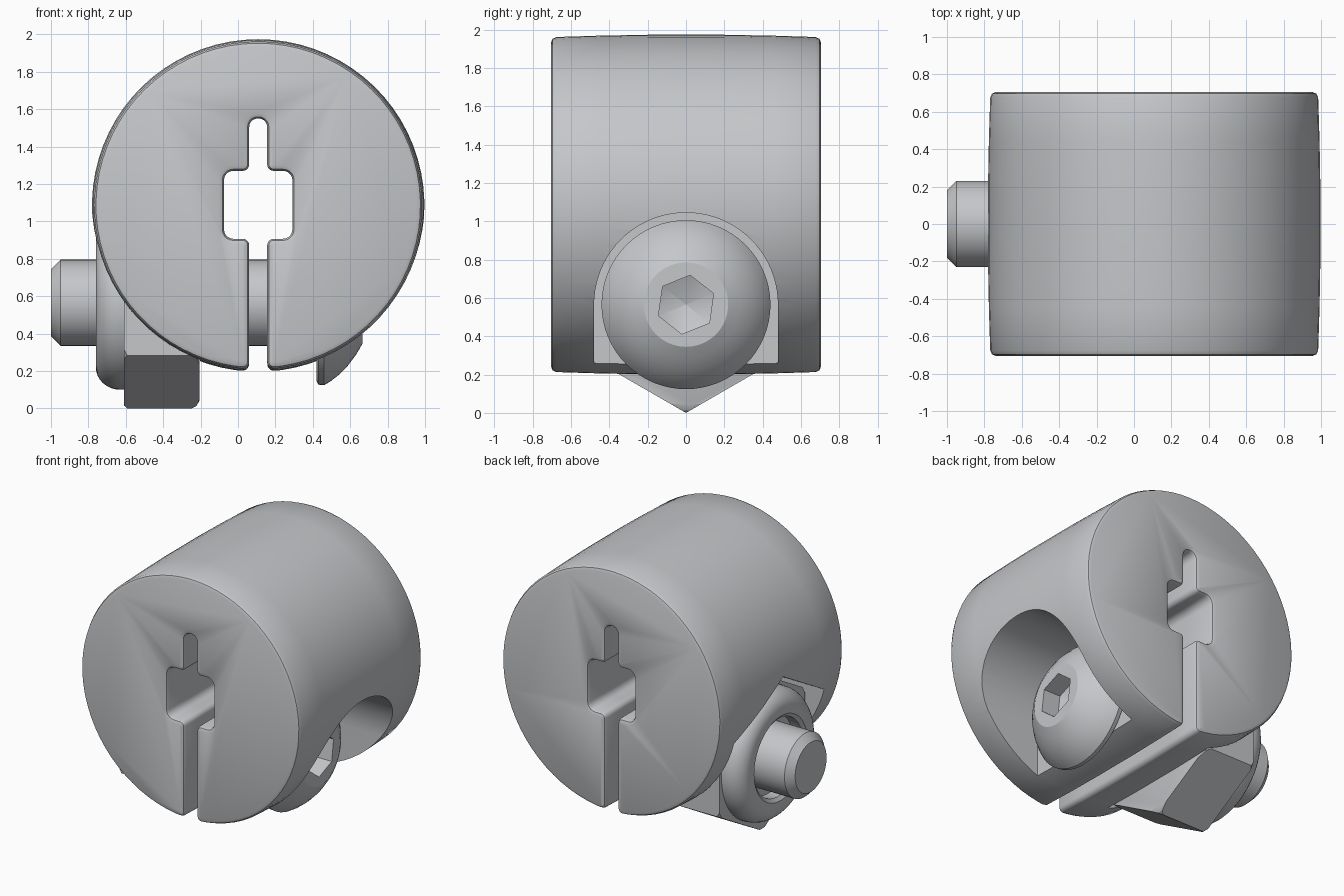
import bpy, bmesh, math
from mathutils import Vector

if "Cube" in bpy.data.objects:
    bpy.data.objects.remove(bpy.data.objects["Cube"])

CX, CZ, R = 0.108, 1.085, 0.876     # collar centre and end radius
BZ = 0.565                          # bolt axis height

steel = bpy.data.materials.new("light grey steel")
steel.diffuse_color = (0.56, 0.57, 0.59, 1)
steel.use_nodes = True
steel.node_tree.nodes["Principled BSDF"].inputs["Base Color"].default_value = steel.diffuse_color


def make(name, rings):
    """Closed solid skinned through a list of equal-length point loops."""
    bm = bmesh.new()
    loops = [[bm.verts.new(p) for p in ring] for ring in rings]
    n = len(loops[0])
    for a, b in zip(loops, loops[1:]):
        for i in range(n):
            j = (i + 1) % n
            bm.faces.new((a[i], a[j], b[j], b[i]))
    bm.faces.new(loops[0])
    bm.faces.new(loops[-1][::-1])
    bmesh.ops.remove_doubles(bm, verts=bm.verts, dist=1e-5)
    bmesh.ops.recalc_face_normals(bm, faces=bm.faces)
    me = bpy.data.meshes.new(name)
    bm.to_mesh(me)
    bm.free()
    ob = bpy.data.objects.new(name, me)
    bpy.context.collection.objects.link(ob)
    me.materials.append(steel)
    return ob


def lathe(name, profile, sides=64, turn=0.0):
    """Turn (x, radius) points around the bolt axis."""
    ang = [turn + 2 * math.pi * i / sides for i in range(sides)]
    return make(name, [[(x, r * math.sin(a), BZ + r * math.cos(a)) for a in ang]
                       for x, r in profile])


def boolean(ob, cutter, op='DIFFERENCE'):
    mod = ob.modifiers.new("cut", 'BOOLEAN')
    mod.operation, mod.solver, mod.object = op, 'EXACT', cutter
    bpy.context.view_layer.objects.active = ob
    bpy.ops.object.modifier_apply(modifier=mod.name)
    bpy.data.objects.remove(cutter, do_unlink=True)


def smooth(ob, deg=30):
    bpy.ops.object.select_all(action='DESELECT')
    ob.select_set(True)
    bpy.context.view_layer.objects.active = ob
    bpy.ops.object.shade_smooth_by_angle(angle=math.radians(deg))


# Collar outline: split ring with a square bore, upper slot and lower slit
w, s = 0.048, 0.183
half = [(w, 0.465, 0.045), (w, 0.185, 0.035), (s, 0.185, 0.05),
        (s, -0.178, 0.05), (w, -0.178, 0.035)]
a0 = math.asin(w / R)
arc = []
for i in range(73):
    a = -math.pi / 2 + a0 + (2 * math.pi - 2 * a0) * i / 72
    arc.append((R * math.cos(a), R * math.sin(a), 0.04 if i in (0, 72) else 0))
raw = arc + [(-x, z, r) for x, z, r in half[::-1]] + half

outline = []
for i, (x, z, r) in enumerate(raw):
    p = Vector((x, z))
    if r == 0:
        outline.append(p)
        continue
    u = (Vector(raw[i - 1][:2]) - p).normalized()
    v = (Vector(raw[(i + 1) % len(raw)][:2]) - p).normalized()
    for k in range(6):
        f = math.pi / 2 * k / 5
        outline.append(p + (u * (1 - math.sin(f)) + v * (1 - math.cos(f))) * r)


def collar_ring(y, inset):
    crown = 1 + 0.016 * (1 - (y / 0.705) ** 2)
    ring = []
    for i, p in enumerate(outline):
        d = (outline[(i + 1) % len(outline)] - outline[i - 1]).normalized()
        q = p - Vector((d.y, -d.x)) * inset
        if p.length > 0.8:
            q *= crown
        ring.append((CX + q.x, y, CZ + q.y))
    return ring


ends = [(0.705, 0.028), (0.697, 0.009), (0.677, 0), (0.45, 0), (0.2, 0)]
collar = make("clamp_collar", [collar_ring(-y, k) for y, k in ends] +
              [collar_ring(y, k) for y, k in ends[::-1]])

# Head recess, open downwards
r = 0.48
recess = [(r * math.cos(math.pi * i / 40), BZ + r * math.sin(math.pi * i / 40))
          for i in range(41)] + [(-r, -0.3), (r, -0.3)]
boolean(collar, make("recess_cutter", [[(x, y, z) for y, z in recess]
                                       for x in (0.42, 1.3)]))
# Nut pocket and bolt hole
boolean(collar, lathe("pocket_cutter", [(-1.2, 0.595), (-0.203, 0.595)], 6))
boolean(collar, lathe("hole_cutter", [(-0.5, 0.24), (0.7, 0.24)], 48))
smooth(collar)

# Bolt: chamfered shank and domed head with a hex socket
bolt = lathe("button_head_bolt", [
    (-1.0, 0.18), (-0.95, 0.23), (0.421, 0.23), (0.421, 0.42), (0.43, 0.438),
    (0.46, 0.441), (0.495, 0.42), (0.54, 0.385), (0.585, 0.34),
    (0.63, 0.28), (0.665, 0.22)])
boolean(bolt, lathe("socket_cutter", [(0.46, 0.001), (0.53, 0.155),
                                      (0.9, 0.155)], 6, math.radians(8)))
smooth(bolt)

# Hex nut with rounded corners
nut = lathe("hex_nut", [(-0.61, 0.565), (-0.205, 0.565)], 6)
boolean(nut, lathe("nut_rounding", [
    (-0.615, 0.545), (-0.59, 0.566), (-0.25, 0.566), (-0.222, 0.552),
    (-0.204, 0.52)], 96), 'INTERSECT')
smooth(nut)

# Rounded locking ring on the outer side of the nut
bend = [(-0.63 - 0.13 * math.sin(t), 0.345 + 0.12 * math.cos(t))
        for t in (math.pi / 2 * i / 8 for i in range(9))]
ring = lathe("nut_locking_ring", [(-0.6, 0.465)] + bend +
             [(-0.76, 0.305), (-0.74, 0.28), (-0.66, 0.28), (-0.66, 0.1)])
smooth(ring)
